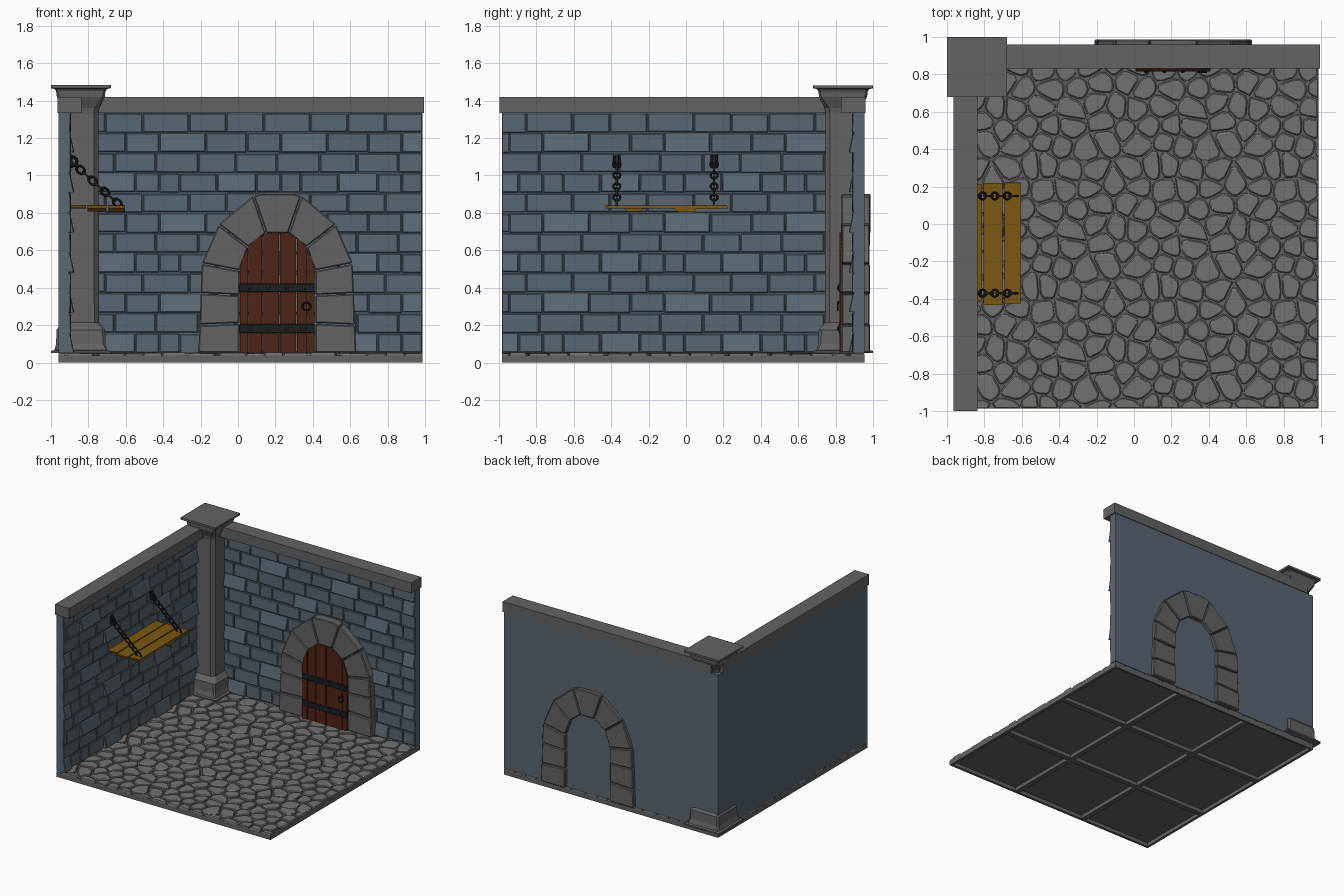
import bpy, bmesh, math, random
from mathutils import Vector, Matrix

if "Cube" in bpy.data.objects:
    bpy.data.objects.remove(bpy.data.objects["Cube"])

random.seed(4)
T = 0.648                                   # tile size shared by floor and walls
X0, X1, Y0, Y1 = -0.96, 0.985, -0.985, 0.955


def material(name, rgb):
    m = bpy.data.materials.new(name)
    m.diffuse_color = (*rgb, 1)
    m.use_nodes = True
    m.node_tree.nodes["Principled BSDF"].inputs["Base Color"].default_value = m.diffuse_color
    return m


BLUE = material("blue_stone", (0.10, 0.135, 0.17))
GREY = material("grey_stone", (0.125, 0.125, 0.125))
PALE = material("floor_stone", (0.17, 0.17, 0.17))
RED = material("door_wood", (0.08, 0.018, 0.008))
GOLD = material("bench_wood", (0.20, 0.10, 0.006))
IRON = material("iron", (0.012, 0.014, 0.016))


def make(name, solids, mat, bevel=0):
    """Each solid is a list of matching vertex rings, lofted and capped."""
    bm = bmesh.new()
    for rings in solids:
        vs = [[bm.verts.new(p) for p in r] for r in rings]
        n = len(vs[0])
        bm.faces.new(vs[0])
        bm.faces.new(vs[-1])
        for a, b in zip(vs, vs[1:]):
            for i in range(n):
                bm.faces.new((a[i], a[(i + 1) % n], b[(i + 1) % n], b[i]))
    bmesh.ops.recalc_face_normals(bm, faces=bm.faces)
    me = bpy.data.meshes.new(name)
    bm.to_mesh(me)
    bm.free()
    ob = bpy.data.objects.new(name, me)
    bpy.context.collection.objects.link(ob)
    me.materials.append(mat)
    if bevel:
        mod = ob.modifiers.new("bevel", 'BEVEL')
        mod.width, mod.segments = bevel, 1
    return ob


def box(x0, x1, y0, y1, z0, z1):
    return [[(x0, y0, z), (x1, y0, z), (x1, y1, z), (x0, y1, z)] for z in (z0, z1)]


def prism_y(pts, y0, y1):
    return [[(x, y, z) for x, z in pts] for y in (y0, y1)]


def torus(name, loc, rot, R, r, mat, stretch=1.0, seg=12):
    bpy.ops.mesh.primitive_torus_add(major_segments=seg, minor_segments=6,
                                     major_radius=R, minor_radius=r)
    ob = bpy.context.object
    ob.name = name
    ob.matrix_world = Matrix.Translation(loc) @ rot @ Matrix.Diagonal((stretch, 1, 1, 1))
    ob.data.materials.append(mat)
    bpy.ops.object.shade_smooth_by_angle(angle=math.radians(60))


# Floor: hollow tiles with rims underneath and a thin deck
rims = [box(X0, X1, Y0, Y1, 0.03, 0.038)]
for i in range(4):
    a, b = max(X0, X0 + i * T - 0.02), min(X1, X0 + i * T + 0.02)
    rims.append(box(a, b, Y0, Y1, 0, 0.0375))
    a, b = max(Y0, Y0 + i * T - 0.02), min(Y1, Y0 + i * T + 0.02)
    rims.append(box(X0, X1, a, b, 0, 0.037))
make("floor_tiles", rims, GREY)

# Floor: cobbles from a repeating pattern of cells
seeds = [((i + 0.5 * (j % 2) + random.uniform(-.33, .33)) * T / 5,
          (j + random.uniform(-.33, .33)) * T / 6) for i in range(5) for j in range(6)]
seeds = [Vector((X0 + x + a * T, Y0 + y + b * T)) for x, y in seeds
         for a in range(-1, 4) for b in range(-1, 4)]


def clip(poly, n, d):
    out = []
    for p, q in zip(poly, poly[1:] + poly[:1]):
        a, b = p.dot(n) - d, q.dot(n) - d
        if a <= 0:
            out.append(p)
        if a * b < 0:
            out.append(p.lerp(q, a / (a - b)))
    return out


stones = []
for s in seeds:
    poly = [Vector((x, y)) + s for x, y in ((-.2, -.2), (.2, -.2), (.2, .2), (-.2, .2))]
    for o in sorted(seeds, key=lambda o: (o - s).length)[1:16]:
        n = (o - s).normalized()
        poly = clip(poly, n, n.dot((s + o) / 2) - 0.004)
    # cut corners so the stones look worn
    poly = [p.lerp(q, t) for p, q in zip(poly, poly[1:] + poly[:1]) for t in (0.2, 0.8)]
    for n, d in (((1, 0), X1), ((-1, 0), -X0), ((0, 1), Y1), ((0, -1), -Y0)):
        poly = clip(poly, Vector(n), d) if poly else poly
    if len(poly) < 3:
        continue
    c = sum(poly, Vector((0, 0))) / len(poly)
    h = random.uniform(0.048, 0.053)
    stones.append([[(*(c + (p - c) * k), z) for p in poly]
                   for k, z in ((1, 0.036), (0.97, h - 0.005), (0.86, h))])
make("floor_cobbles", stones, PALE)

# Walls: flat backing plus courses of uneven bricks
COURSES = [(0, .2, .41, .54), (.1, .3, .52), (.14, .36, .54), (.05, .25, .45)]
ROW = (1.335 - 0.05) / 12


def wall(name, place, u0, u1, shift):
    def ring(a, b, lo, hi, d):
        return [place(u, dd, z) for (u, z), dd in zip(((a, lo), (b, lo), (b, hi), (a, hi)), d)]
    solids = [[ring(u0, u1, 0.05, 1.335, [d] * 4) for d in (0, 0.058)]]
    for r in range(12):
        starts = COURSES[r % 4]
        for k in range(-1, 4):
            for i, s in enumerate(starts):
                e = starts[i + 1] if i + 1 < len(starts) else starts[0] + T
                a, b = (u0 + shift + k * T + v for v in (s, e))
                a, b = max(u0, a + .002), min(u1, b - .002)
                if b - a < 0.02:
                    continue
                lo = 0.05 + r * ROW + random.uniform(0, .006)
                hi = 0.05 + (r + 1) * ROW - random.uniform(0, .006)
                proud = (r % 4 == 0 and i == 1) or (r % 4 == 2 and i == 2)
                d = [random.uniform(.063, .069) for _ in range(4)]
                if proud:                       # leaning bricks that catch the light
                    d = [.084, .084, .064, .064]
                solids.append([ring(a, b, lo, hi, [.05] * 4),
                               ring(a, b, lo, hi, [v - .004 for v in d]),
                               ring(a + .005, b - .005, lo + .005, hi - .005, d)])
    make(name, solids, BLUE)


wall("back_wall", lambda u, d, z: (u, Y1 - d, z), X0, X1, 0)
wall("left_wall", lambda u, d, z: (X0 + d, u, z), Y0, Y1, -0.32)
make("back_wall_coping", [box(-0.9, 0.995, 0.83, 0.96, 1.335, 1.42)], GREY)
make("left_wall_coping", [box(-0.965, -0.835, -0.998, 0.9, 1.335, 1.42)], GREY)


# Corner pillar: chamfered square sections
def section(z, h, c):
    pts = [(h, h - c), (h - c, h), (c - h, h), (-h, h - c),
           (-h, c - h), (c - h, -h), (h - c, -h), (h, c - h)]
    return [(-0.84 + x, 0.84 + y, z) for x, y in pts]


PROFILE = [(.05, .16, .004), (.062, .16, .004), (.066, .142, .008), (.10, .132, .012),
           (.175, .13, .015), (.215, .097, .025), (1.33, .095, .025), (1.36, .10, .025),
           (1.42, .128, .012), (1.45, .132, .01), (1.462, .14, .006), (1.466, .16, .004),
           (1.482, .16, .004)]
make("corner_pillar", [[section(*p) for p in PROFILE]], GREY)

# Door arch: half the stones, then mirrored about the door centre
CX = 0.21
INNER = [(.2, .05), (.2, .21), (.2, .36), (.2, .49), (.155, .615), (.06, .69)]
OUTER = [(.425, .05), (.418, .20), (.412, .37), (.405, .53), (.315, .74), (.13, .895)]
arch = []
for i in range(5):
    quad = [INNER[i], OUTER[i], OUTER[i + 1], INNER[i + 1]]
    m = [sum(v) / 4 for v in zip(*quad)]
    quad = [(m[0] + (x - m[0]) * .975, m[1] + (z - m[1]) * .965) for x, z in quad]
    for sx in (-1, 1):
        arch.append(prism_y([(CX + sx * x, z) for x, z in quad],
                            0.83 + .004 * (i % 2), 0.985 - .004 * (i % 2)))
arch.append(prism_y([(CX - .058, .692), (CX - .126, .89), (CX - .08, .902), (CX + .08, .902),
                     (CX + .126, .89), (CX + .058, .692)], 0.83, 0.987))
make("arch_stones", arch, GREY, 0.006)


# Door: planks cut to the arch outline
def door_top(x):
    pts = [(.2, .49), (.19, .55), (.155, .62), (.11, .665), (.06, .69), (0, .695)]
    x = abs(x - CX)
    for (a, za), (b, zb) in zip(pts, pts[1:]):
        if b <= x <= a:
            return za + (zb - za) * (a - x) / (a - b)
    return .49


planks = []
cuts = [.008, .055, .13, .222, .312, .37, .412]
for i, (a, b) in enumerate(zip(cuts, cuts[1:])):
    a, b = a + .002, b - .002
    tops = [(b + (a - b) * t / 4, door_top(b + (a - b) * t / 4)) for t in range(5)]
    planks.append(prism_y([(a, .05), (b, .05)] + tops, .822 + .004 * (i % 2), .93))
make("door_planks", planks, RED)

# Door ironwork: straps, studs and ring handle
make("door_straps", [box(.008, .408, .815, .85, z - .023, z + .023) for z in (.4, .182)], IRON, .003)
studs = []
for z in (.4, .182):
    for x in (.065, .162, .26, .355):
        studs.append([[(x + r * math.cos(k * math.pi / 4), y, z + r * math.sin(k * math.pi / 4))
                       for k in range(8)] for r, y in ((.012, .82), (.011, .811), (.005, .808))])
make("door_studs", studs, IRON)
torus("door_ring", (.366, .812, .30), Matrix.Rotation(math.pi / 2, 4, 'X'), .021, .005, IRON, seg=16)
make("door_ring_plate", [box(.357, .375, .809, .83, .312, .33)], IRON, .002)

# Hanging bench: three planks with chipped undersides
CHIPS = [[(-.41, .825), (-.2, .822), (-.17, .826), (.215, .824)],
         [(-.428, .823), (-.33, .822), (-.31, .806), (-.25, .806), (-.23, .822), (.22, .824)],
         [(-.42, .824), (-.06, .822), (-.04, .805), (.045, .805), (.055, .82), (.222, .823)]]
bench = []
for (a, b), low in zip(((-.9, -.812), (-.804, -.703), (-.693, -.603)), CHIPS):
    outline = low + [(low[-1][0] - .002, .841), (low[0][0] - .004, .84)]
    bench.append([[(x, y, z) for y, z in outline] for x in (a, b)])
make("bench_planks", bench, GOLD)

# Chains from wall brackets down to the bench
start, end = Vector((-.875, 0, 1.06)), Vector((-.645, 0, .853))
tilt = Matrix.Rotation(math.atan2(start.z - end.z, end.x - start.x), 4, 'Y')
for side, y in (("front", -.37), ("rear", .15)):
    make(side + "_chain_bracket", [box(-.905, -.884, y - .02, y + .02, 1.04, 1.112)], IRON, .004)
    torus(side + "_bracket_ring", (-.885, y, 1.075), Matrix.Rotation(math.pi / 2, 4, 'X'),
          .024, .009, IRON)
    for k in range(8):
        p = start.lerp(end, k / 7) + Vector((0, y, 0))
        turn = Matrix.Rotation(math.pi / 2 * (k % 2), 4, 'X')
        torus(f"{side}_chain_link_{k + 1}", p, tilt @ turn, .0185, .0065, IRON, 1.35)
